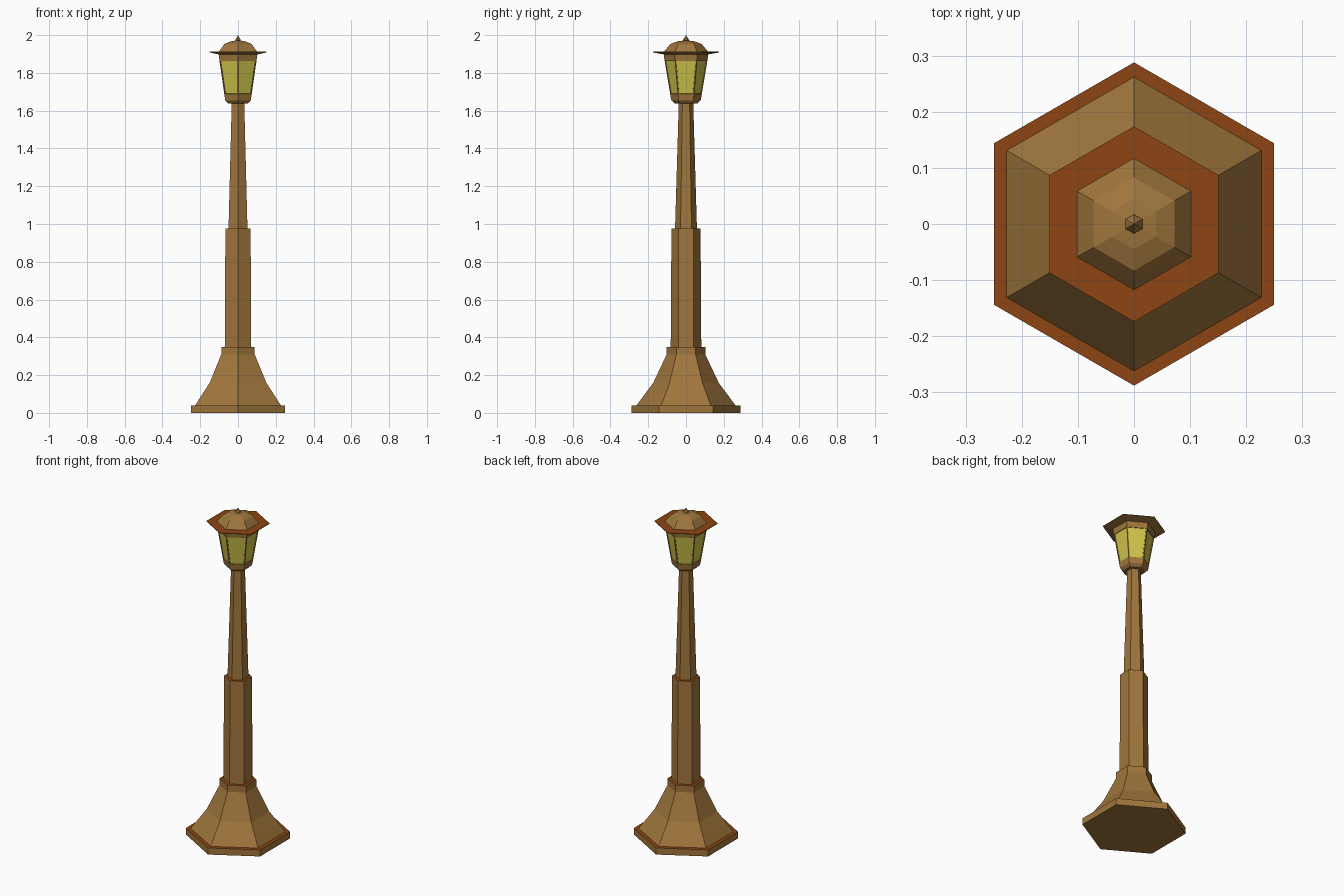
import bpy, bmesh
from math import sin, cos, radians

if "Cube" in bpy.data.objects:
    bpy.data.objects.remove(bpy.data.objects["Cube"])


def material(name, rgb):
    m = bpy.data.materials.new(name)
    m.diffuse_color = (*rgb, 1)
    m.use_nodes = True
    m.node_tree.nodes["Principled BSDF"].inputs["Base Color"].default_value = m.diffuse_color
    return m


BRONZE = material("bronze", (0.35, 0.18, 0.045))
RUST = material("rust_ledge", (0.27, 0.06, 0.006))
GLASS = material("yellow_glass", (0.62, 0.56, 0.07))


def hex_part(name, profile, glass_band=None):
    """Six-sided solid from (corner radius, height) pairs; flat tops become rust."""
    bm = bmesh.new()
    rings = []
    for r, z in profile:
        if r == 0:
            rings.append([bm.verts.new((0, 0, z))])
        else:
            rings.append([bm.verts.new((r * cos(radians(90 + 60 * i)),
                                        r * sin(radians(90 + 60 * i)), z))
                          for i in range(6)])
    panes = []
    for k, (a, b) in enumerate(zip(rings, rings[1:])):
        for i in range(6):
            j = (i + 1) % 6
            if len(b) == 1:
                f = bm.faces.new((a[i], a[j], b[0]))
            else:
                f = bm.faces.new((a[i], a[j], b[j], b[i]))
            if k == glass_band:
                panes.append(f)
    bm.faces.new(rings[0][::-1])
    if len(rings[-1]) > 1:
        bm.faces.new(rings[-1])
    bm.normal_update()
    for f in bm.faces:
        if f.normal.z > 0.99:
            f.material_index = 1
    # glass panes sit slightly behind narrow corner posts
    if panes:
        bmesh.ops.inset_individual(bm, faces=panes, thickness=0.008, depth=0)
        bmesh.ops.inset_individual(bm, faces=panes, thickness=0.0005, depth=-0.004)
        for f in panes:
            f.material_index = 2
    mesh = bpy.data.meshes.new(name)
    bm.to_mesh(mesh)
    bm.free()
    for m in (BRONZE, RUST, GLASS):
        mesh.materials.append(m)
    ob = bpy.data.objects.new(name, mesh)
    bpy.context.collection.objects.link(ob)
    return ob


# flared foot on a plinth, then the stepped, tapering post
hex_part("base_and_post", [
    (0.288, 0), (0.288, 0.04), (0.262, 0.04), (0.173, 0.16), (0.102, 0.31),
    (0.102, 0.35), (0.081, 0.35), (0.077, 0.975), (0.058, 0.975), (0.038, 1.65)])

# lantern housing with six glass panes
hex_part("lantern", [
    (0.060, 1.638), (0.078, 1.655), (0.083, 1.683), (0.114, 1.868), (0.119, 1.905)],
    glass_band=2)

# thin wide brim
hex_part("brim", [(0.119, 1.898), (0.174, 1.908), (0.174, 1.912)])

# faceted dome and pointed finial
hex_part("dome", [(0.118, 1.911), (0.083, 1.953), (0.045, 1.967), (0, 1.973)])
hex_part("finial", [(0.010, 1.966), (0.017, 1.974), (0, 2.0)])
